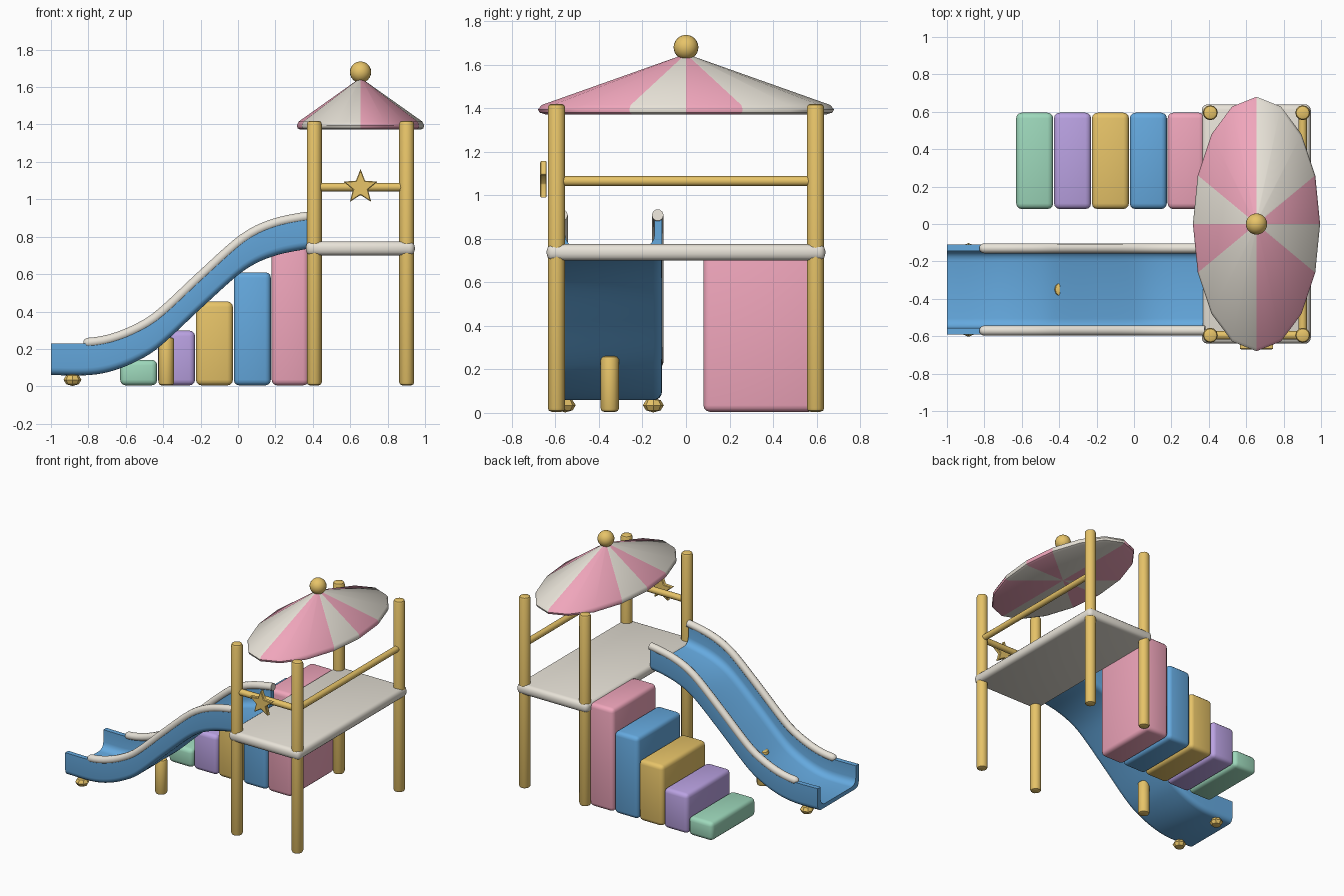
import bpy, bmesh, math
from mathutils import Vector

if "Cube" in bpy.data.objects:
    bpy.data.objects.remove(bpy.data.objects["Cube"])


def mat(name, rgb):
    m = bpy.data.materials.new(name)
    m.diffuse_color = (*rgb, 1)
    m.use_nodes = True
    m.node_tree.nodes["Principled BSDF"].inputs["Base Color"].default_value = m.diffuse_color
    return m


GOLD = mat("gold", (0.80, 0.55, 0.14))
BLUE = mat("blue", (0.13, 0.40, 0.74))
PINK = mat("pink", (0.87, 0.38, 0.50))
CREAM = mat("cream", (0.80, 0.76, 0.68))
PURPLE = mat("purple", (0.49, 0.36, 0.76))
MINT = mat("mint", (0.34, 0.69, 0.50))


def finish(ob, name, material, bevel=0, segs=2, angle=40):
    ob.name = name
    if material:
        ob.data.materials.append(material)
    bpy.ops.object.select_all(action='DESELECT')
    ob.select_set(True)
    bpy.context.view_layer.objects.active = ob
    if bevel:
        b = ob.modifiers.new("bevel", 'BEVEL')
        b.width, b.segments = bevel, segs
        b.limit_method, b.angle_limit = 'ANGLE', math.radians(50)
        bpy.ops.object.modifier_apply(modifier="bevel")
    bpy.ops.object.shade_smooth_by_angle(angle=math.radians(angle))
    return ob


def from_bm(bm, name, material, **kw):
    bmesh.ops.recalc_face_normals(bm, faces=bm.faces)
    me = bpy.data.meshes.new(name)
    bm.to_mesh(me)
    bm.free()
    ob = bpy.data.objects.new(name, me)
    bpy.context.collection.objects.link(ob)
    return finish(ob, name, material, **kw)


def box(name, lo, hi, material, bevel, segs=3):
    lo, hi = Vector(lo), Vector(hi)
    bm = bmesh.new()
    bmesh.ops.create_cube(bm, size=1)
    bmesh.ops.scale(bm, vec=hi - lo, verts=bm.verts)
    bmesh.ops.translate(bm, vec=(lo + hi) / 2, verts=bm.verts)
    return from_bm(bm, name, material, bevel=bevel, segs=segs)


def rod(name, a, b, r, material, bevel=0.0):
    a, b = Vector(a), Vector(b)
    bpy.ops.mesh.primitive_cylinder_add(vertices=12, radius=r, depth=(b - a).length, location=(a + b) / 2)
    ob = bpy.context.object
    ob.rotation_euler = (b - a).to_track_quat('Z', 'Y').to_euler()
    return finish(ob, name, material, bevel=bevel)


def ball(name, loc, scale, seg, ring, material):
    bpy.ops.mesh.primitive_uv_sphere_add(segments=seg, ring_count=ring, radius=1, location=loc)
    bpy.context.object.scale = scale
    return finish(bpy.context.object, name, material)


# Tower: posts, platform, guard rails
for x, sx in ((0.408, "left"), (0.902, "right")):
    for y, sy in ((-0.595, "front"), (0.595, "back")):
        rod(f"{sy}_{sx}_post", (x, y, 0.005), (x, y, 1.42), 0.04, GOLD, 0.017)
box("platform", (0.363, -0.64, 0.70), (0.945, 0.64, 0.775), CREAM, 0.03)
rod("front_guard_rail", (0.41, -0.595, 1.065), (0.90, -0.595, 1.065), 0.023, GOLD)
rod("side_guard_rail", (0.902, -0.595, 1.065), (0.902, 0.595, 1.065), 0.023, GOLD)

# Star on the front rail
bm = bmesh.new()
ring = []
for i in range(10):
    r, a = (0.097, 0.042)[i % 2], math.pi / 2 + i * math.pi / 5
    ring.append(bm.verts.new((0.655 + r * math.cos(a), -0.67, 1.065 + r * math.sin(a))))
face = bm.faces.new(ring)
ext = bmesh.ops.extrude_face_region(bm, geom=[face])
bmesh.ops.translate(bm, vec=(0, 0.03, 0), verts=[v for v in ext["geom"] if isinstance(v, bmesh.types.BMVert)])
from_bm(bm, "star", GOLD, bevel=0.004, segs=1)

# Oval striped roof: rings of 16, closed underneath
N = 16
profile = [(0.95, 1.372), (0.99, 1.38), (1.0, 1.395), (0.975, 1.415), (0.05, 1.638)]
bm = bmesh.new()
rings = [[bm.verts.new((0.655 + 0.34 * s * math.cos(i * math.tau / N),
                        0.68 * s * math.sin(i * math.tau / N), z)) for i in range(N)]
         for s, z in profile]
bottom, top = bm.verts.new((0.655, 0, 1.372)), bm.verts.new((0.655, 0, 1.643))
stripes = [0, 1, 1, 1, 0, 0, 0, 1] * 2
for i in range(N):
    j = (i + 1) % N
    faces = [bm.faces.new((p[i], p[j], q[j], q[i])) for p, q in zip(rings, rings[1:])]
    faces += [bm.faces.new((bottom, rings[0][j], rings[0][i])),
              bm.faces.new((top, rings[-1][i], rings[-1][j]))]
    for f in faces:
        f.material_index = stripes[i]
roof = from_bm(bm, "roof", PINK)
roof.data.materials.append(CREAM)
ball("roof_ball", (0.655, 0, 1.68), (0.057,) * 3, 20, 12, GOLD)

# Block steps
for i, (name, m) in enumerate((("mint", MINT), ("purple", PURPLE), ("gold", GOLD), ("blue", BLUE), ("pink", PINK))):
    x = -0.63 + 0.2025 * i
    box(f"{name}_step", (x, 0.08, 0.005), (x + 0.198, 0.595, 0.142 + 0.156 * i), m, 0.03)

# Slide path: height of the underside along x, smoothly interpolated
path = [(-1.0, 0.06), (-0.8, 0.06), (-0.68, 0.08), (-0.55, 0.13), (-0.43, 0.203), (-0.2, 0.415),
        (0.0, 0.595), (0.1, 0.66), (0.22, 0.705), (0.37, 0.735)]


def slope(i):
    a, b = path[max(i - 1, 0)], path[min(i + 1, len(path) - 1)]
    return (b[1] - a[1]) / (b[0] - a[0])


def height(x):
    i = max(k for k in range(len(path) - 1) if path[k][0] <= x or k == 0)
    (x0, z0), (x1, z1) = path[i], path[i + 1]
    h = x1 - x0
    t = (x - x0) / h
    return (z0 * (1 + 2 * t) * (1 - t) ** 2 + slope(i) * h * t * (1 - t) ** 2
            + z1 * t * t * (3 - 2 * t) + slope(i + 1) * h * t * t * (t - 1))


def corner(w, base, r):
    return [(w - r + r * math.cos(a), base + r - r * math.sin(a))
            for a in (k * math.pi / 8 for k in range(5))]


# Slide: U-shaped section swept along the path
outer = [(0.24, 0.17)] + corner(0.24, 0, 0.04)
inner = [(0.205, 0.17)] + corner(0.205, 0.03, 0.05)
section = outer + [(-y, z) for y, z in outer[::-1]] + [(-y, z) for y, z in inner] + inner[::-1]
bm = bmesh.new()
STEPS = 44
loops = []
for k in range(STEPS + 1):
    x = -1 + 1.37 * k / STEPS
    loops.append([bm.verts.new((x, y - 0.35, z + height(x))) for y, z in section])
n = len(section)
for p, q in zip(loops, loops[1:]):
    for i in range(n):
        bm.faces.new((p[i], p[(i + 1) % n], q[(i + 1) % n], q[i]))
h = n // 4
for loop in (loops[0], loops[-1]):
    for i in range(n // 2 - 1):
        bm.faces.new((loop[i], loop[i + 1], loop[n - 2 - i], loop[n - 1 - i]))
from_bm(bm, "slide", BLUE)

# Slide hand rails with rounded lower ends
for y, side in ((-0.57, "front"), (-0.13, "back")):
    pts = [(-0.826, 0.35), (-0.82, 0.7), (-0.81, 0.92)] + [(-0.8 + 1.18 * k / 30, 1) for k in range(31)]
    cu = bpy.data.curves.new("rail", 'CURVE')
    cu.dimensions, cu.bevel_depth, cu.bevel_resolution, cu.use_fill_caps = '3D', 0.027, 3, True
    sp = cu.splines.new('POLY')
    sp.points.add(len(pts) - 1)
    for p, (x, r) in zip(sp.points, pts):
        p.co, p.radius = (x, y, height(min(x, 0.37)) + 0.174, 1), r
    ob = bpy.data.objects.new("rail", cu)
    bpy.context.collection.objects.link(ob)
    bpy.ops.object.select_all(action='DESELECT')
    ob.select_set(True)
    bpy.context.view_layer.objects.active = ob
    bpy.ops.object.convert(target='MESH')
    finish(bpy.context.object, f"{side}_slide_rail", CREAM)

# Slide support and feet
rod("slide_support", (-0.383, -0.35, 0.005), (-0.383, -0.35, 0.262), 0.042, GOLD, 0.015)
for y, side in ((-0.555, "front"), (-0.15, "back")):
    ball(f"{side}_slide_foot", (-0.885, y, 0.035), (0.048, 0.048, 0.033), 8, 4, GOLD)
